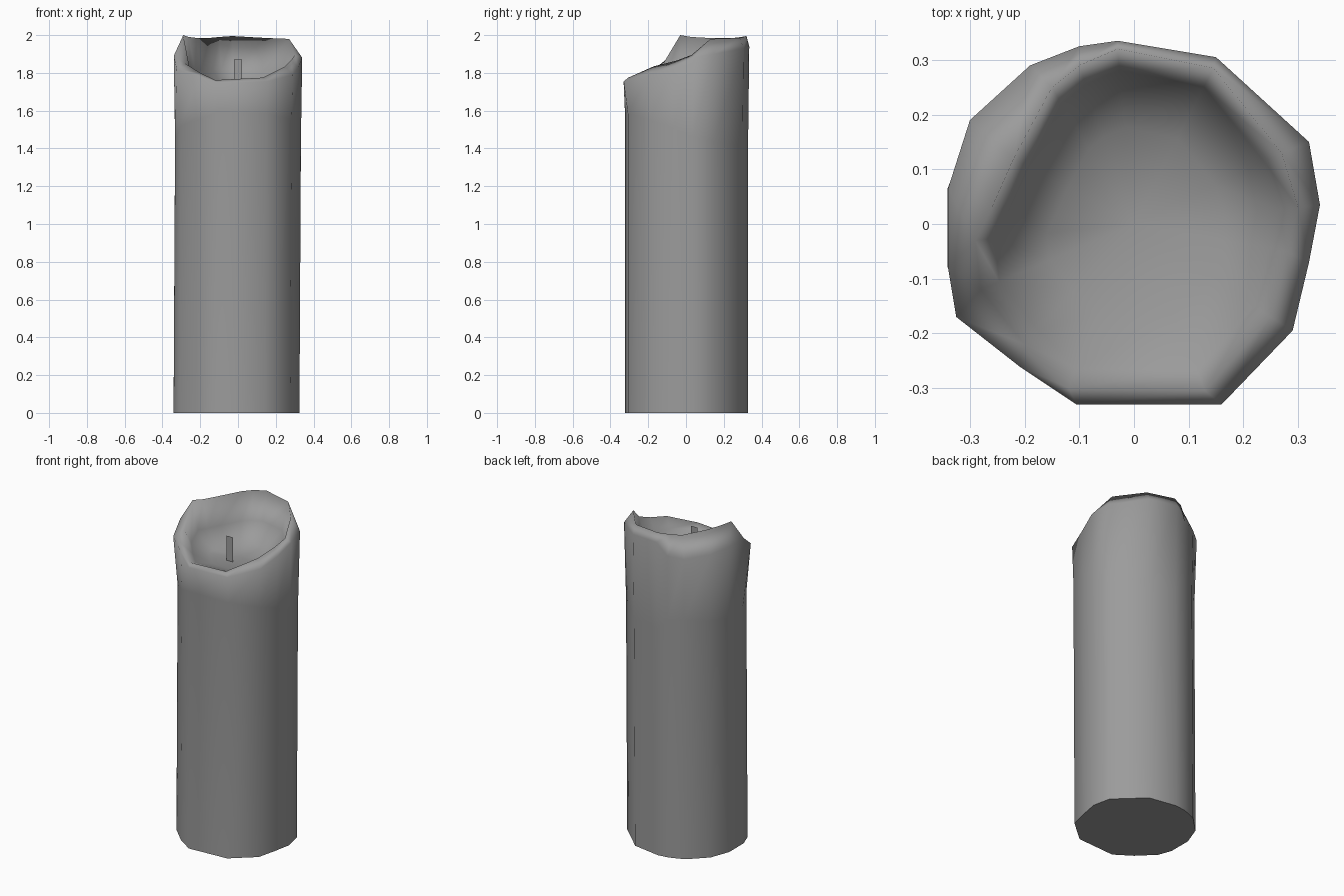
import bpy, bmesh, math

if "Cube" in bpy.data.objects:
    bpy.data.objects.remove(bpy.data.objects["Cube"])

# Irregular columns around the candle: shoulder x, y, z, then rim x, y, z
COLUMNS = [
    (0.16, -0.33, 1.755, 0.13, -0.305, 1.775),
    (0.29, -0.195, 1.79, 0.25, -0.17, 1.835),
    (0.32, -0.07, 1.83, 0.28, -0.05, 1.865),
    (0.34, 0.035, 1.88, 0.30, 0.03, 1.895),
    (0.32, 0.15, 1.90, 0.27, 0.13, 1.98),
    (0.15, 0.305, 1.93, 0.145, 0.285, 1.985),
    (-0.03, 0.335, 1.94, -0.03, 0.32, 1.995),
    (-0.10, 0.325, 1.87, -0.10, 0.29, 1.99),
    (-0.19, 0.29, 1.86, -0.15, 0.25, 1.985),
    (-0.30, 0.19, 1.88, -0.22, 0.12, 1.985),
    (-0.34, 0.065, 1.89, -0.26, 0.03, 1.99),
    (-0.34, -0.08, 1.89, -0.29, -0.03, 2.0),
    (-0.325, -0.17, 1.82, -0.28, -0.12, 1.85),
    (-0.21, -0.26, 1.785, -0.20, -0.22, 1.80),
    (-0.105, -0.33, 1.745, -0.12, -0.30, 1.762),
]

grey = bpy.data.materials.new("dark_grey")
grey.diffuse_color = (0.33, 0.33, 0.33, 1)
grey.use_nodes = True
grey.node_tree.nodes["Principled BSDF"].inputs["Base Color"].default_value = grey.diffuse_color


def new_object(name, bm):
    mesh = bpy.data.meshes.new(name)
    bm.to_mesh(mesh)
    bm.free()
    mesh.materials.append(grey)
    obj = bpy.data.objects.new(name, mesh)
    bpy.context.collection.objects.link(obj)
    return obj


def side_point(x, y, z, shift=0.0):
    """Body outline under a shoulder point, rounder than the melted top."""
    k = min(0.98, 0.342 / math.hypot(x, y))
    return (x * k + shift, y * k, z)


# Wax body: straight sides, melted shoulder and rim, shallow basin
bm = bmesh.new()
shoulder = [c[:3] for c in COLUMNS]
rim = [c[3:] for c in COLUMNS]
rings = [
    [side_point(x, y, 0, -0.008) for x, y, z in shoulder],
    [side_point(x, y, z - 0.15 - (z - 1.745) * 2) for x, y, z in shoulder],
    shoulder,
    rim,
    [(x * 0.88, y * 0.88, 1.745 + (z - 1.745) * 0.3) for x, y, z in rim],
    [(x * 0.55, y * 0.55, 1.72) for x, y, z in rim],
]
base = [bm.verts.new(p) for p in rings[0]]
rings = [[bm.verts.new(p) for p in ring] for ring in rings]
n = len(COLUMNS)
for low, high in zip(rings, rings[1:]):
    for i in range(n):
        j = (i + 1) % n
        bm.faces.new((low[i], low[j], high[j], high[i]))
centre = bm.verts.new((0, 0, 1.715))
for i in range(n):
    bm.faces.new((rings[-1][i], rings[-1][(i + 1) % n], centre))
for face in bm.faces:
    face.smooth = True
# Flat base with its own vertices, so the bottom edge stays crisp
bm.faces.new(base[::-1])
new_object("wax_body", bm)

# Wick: thin flat strip standing in the basin
bm = bmesh.new()
bm.faces.new([bm.verts.new(p) for p in
              [(-0.022, -0.08, 1.70), (0.022, -0.08, 1.70),
               (0.022, -0.08, 1.87), (-0.022, -0.08, 1.87)]])
new_object("wick", bm)
